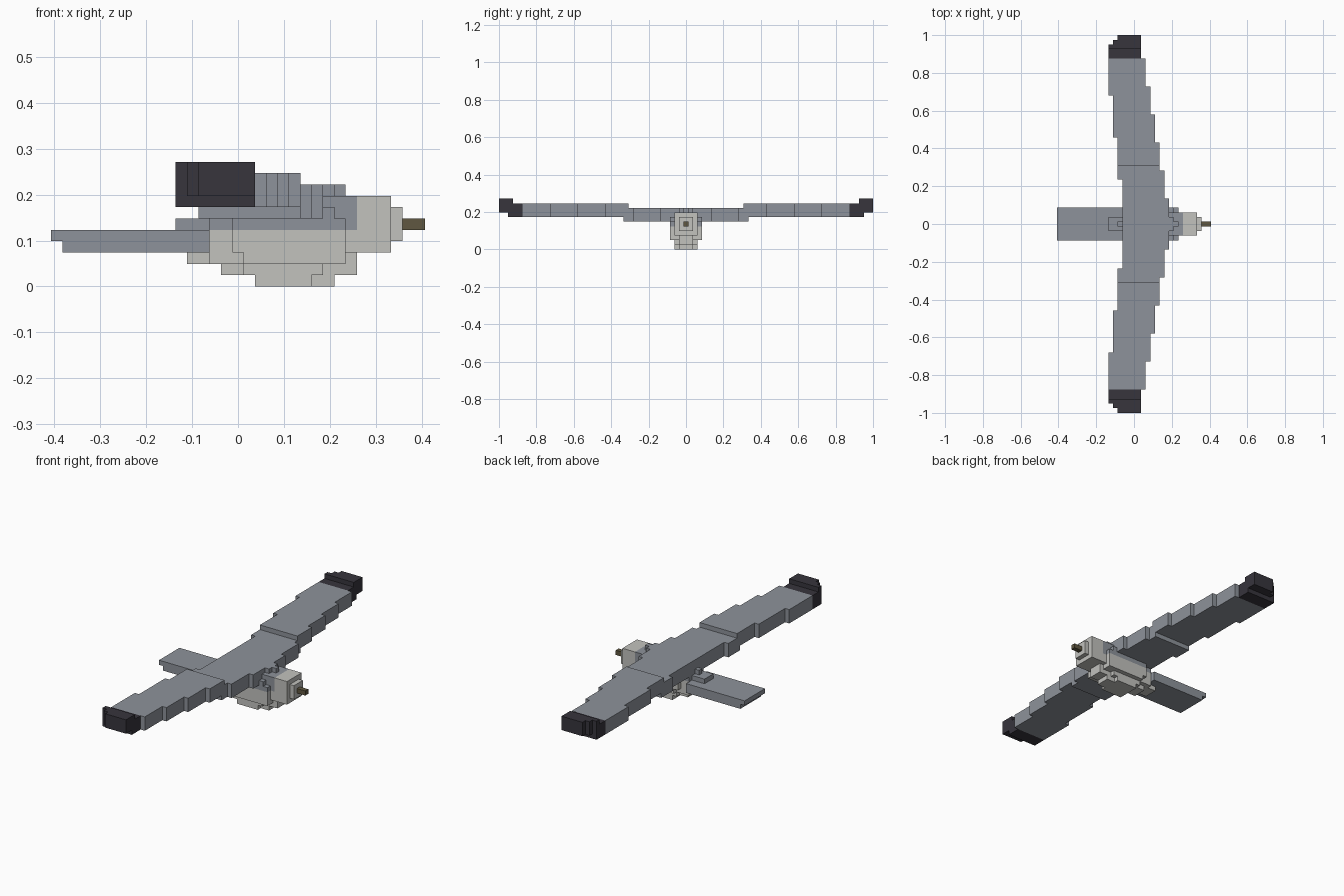
import bpy, bmesh

cube = bpy.data.objects.get("Cube")
if cube:
    bpy.data.objects.remove(cube, do_unlink=True)

U = 2 / 81           # edge length of one block
taken = set()        # blocks already used by a part


def material(name, rgb):
    m = bpy.data.materials.new(name)
    m.use_nodes = True
    col = (*rgb, 1)
    m.diffuse_color = col
    b = m.node_tree.nodes["Principled BSDF"]
    b.inputs["Base Color"].default_value = col
    b.inputs["Roughness"].default_value = 0.9
    return m


GREY = material("feather grey", (0.27, 0.29, 0.325))
PALE = material("belly pale grey", (0.54, 0.54, 0.515))
DARK = material("wing tip charcoal", (0.038, 0.035, 0.046))
BEAK = material("beak olive", (0.115, 0.095, 0.052))

# the six block sides: outward direction and corners
SIDES = [((-1, 0, 0), ((0, 0, 0), (0, 0, 1), (0, 1, 1), (0, 1, 0))),
         ((1, 0, 0), ((1, 0, 0), (1, 1, 0), (1, 1, 1), (1, 0, 1))),
         ((0, -1, 0), ((0, 0, 0), (1, 0, 0), (1, 0, 1), (0, 0, 1))),
         ((0, 1, 0), ((0, 1, 0), (0, 1, 1), (1, 1, 1), (1, 1, 0))),
         ((0, 0, -1), ((0, 0, 0), (0, 1, 0), (1, 1, 0), (1, 0, 0))),
         ((0, 0, 1), ((0, 0, 1), (1, 0, 1), (1, 1, 1), (0, 1, 1)))]


def part(name, mat, boxes):
    """Skin a union of block boxes (x0, x1, y0, y1, z0, z1), upper ends exclusive."""
    cells = {(x, y, z) for x0, x1, y0, y1, z0, z1 in boxes
             for x in range(x0, x1) for y in range(y0, y1) for z in range(z0, z1)}
    cells -= taken
    taken.update(cells)
    bm = bmesh.new()
    verts = {}
    for x, y, z in sorted(cells):
        for (dx, dy, dz), corners in SIDES:
            if (x + dx, y + dy, z + dz) in cells:
                continue
            face = []
            for a, b, c in corners:
                k = (x + a, y + b, z + c)
                if k not in verts:
                    verts[k] = bm.verts.new(((k[0] - 16.5) * U, (k[1] - 0.5) * U, k[2] * U))
                face.append(verts[k])
            bm.faces.new(face)
    # merge flat areas into single faces
    bmesh.ops.dissolve_limit(bm, angle_limit=0.01, verts=bm.verts[:], edges=bm.edges[:])
    me = bpy.data.meshes.new(name)
    bm.to_mesh(me)
    bm.free()
    me.materials.append(mat)
    ob = bpy.data.objects.new(name, me)
    bpy.context.collection.objects.link(ob)


def mid(x0, x1, n, z0, z1):
    """Box centred on the body, reaching n blocks either side of the middle one."""
    return (x0, x1, -n, n + 1, z0, z1)


def flip(boxes):
    return [(a, b, 1 - d, 1 - c, e, f) for a, b, c, d, e, f in boxes]


# wing outline: stepped leading and trailing edges by distance from the middle
def lead(y):
    return 24 if y <= 5 else 23 - (y - 6) // 6


def trail(y):
    return 14 - (y - 1) // 9 if 0 < y < 28 else (14 if y == 0 else 11)


def wing(y0, y1, z0, z1):
    return [(trail(abs(y)), lead(abs(y)), y, y + 1, z0, z1) for y in range(y0, y1)]


part("inner_wings", GREY, wing(-13, 14, 6, 9))
outer = wing(13, 36, 7, 10)
tip = [(11, 18, 36, 38, 7, 10), (11, 18, 38, 39, 7, 11),
       (12, 18, 39, 40, 8, 11), (13, 18, 40, 41, 8, 11)]
for side, f in (("left", lambda b: b), ("right", flip)):
    part(side + "_outer_wing", GREY, f(outer + wing(13, 14, 9, 10)))
    part(side + "_wing_tip", DARK, f(tip))

# tail fan
part("tail", GREY, [mid(0, 14, 3, 4, 5), mid(1, 14, 3, 3, 4)])

# back, rump and nape
part("back", GREY, [
    mid(11, 16, 1, 5, 6), mid(13, 16, 0, 6, 7), mid(14, 16, 2, 5, 6),
    mid(16, 26, 3, 5, 6), mid(24, 25, 3, 6, 7), mid(24, 27, 2, 5, 8),
    mid(24, 25, 1, 8, 9), mid(25, 26, 0, 8, 9)])

# belly, narrowing in layers toward the bottom
part("belly", PALE, [
    mid(14, 27, 2, 3, 5), mid(16, 26, 3, 3, 5),
    mid(12, 27, 1, 2, 3), mid(14, 26, 2, 2, 3), mid(17, 26, 3, 2, 3),
    mid(15, 27, 1, 1, 2), mid(17, 24, 2, 1, 2),
    mid(18, 25, 1, 0, 1), mid(18, 23, 2, 0, 1)])

# head and beak
part("head", PALE, [mid(27, 30, 2, 4, 7), mid(27, 30, 1, 3, 8), mid(27, 30, 2, 3, 8),
                    mid(30, 31, 1, 4, 7)])
part("beak", BEAK, [mid(31, 33, 0, 5, 6)])
